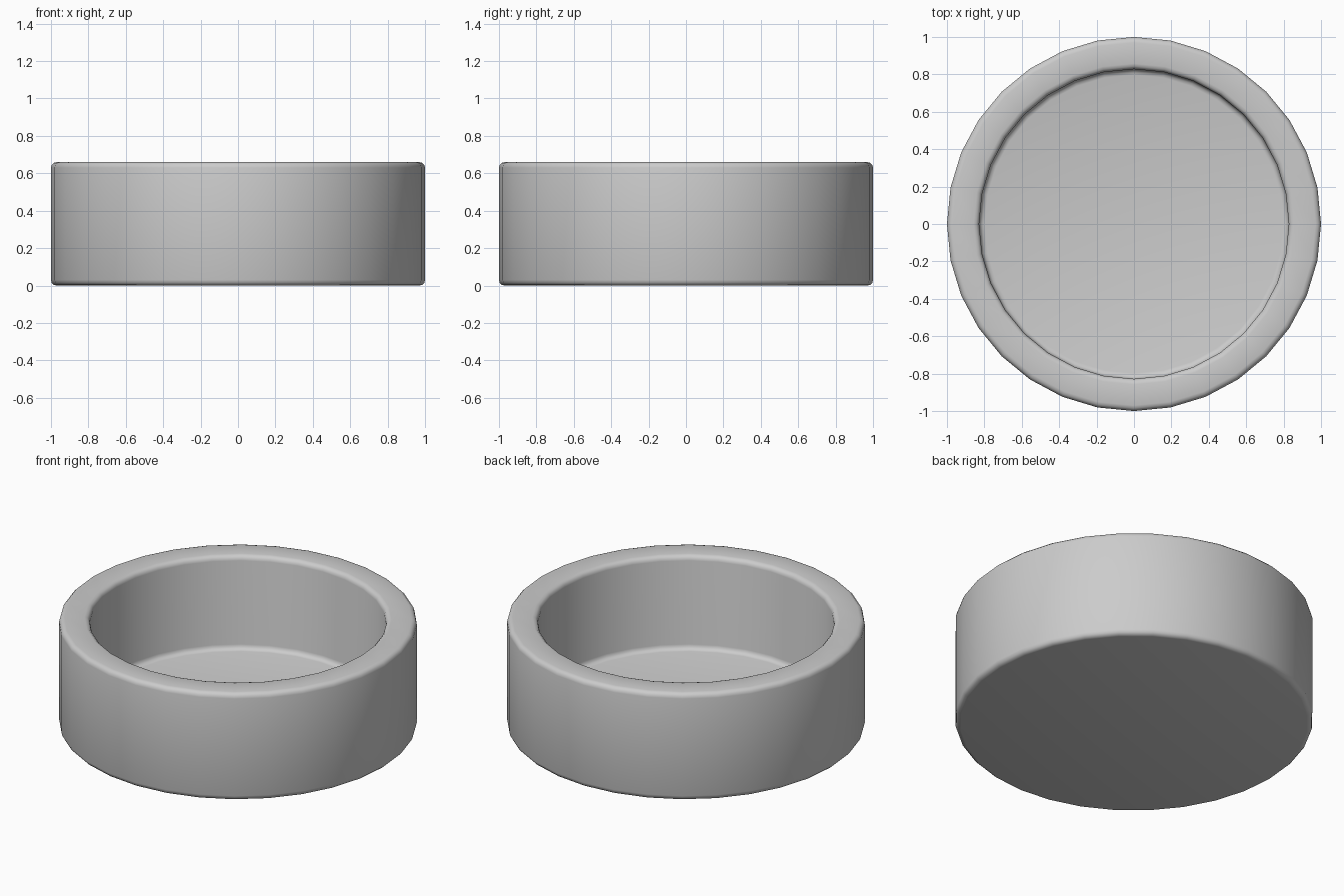
import bpy, bmesh, math

if "Cube" in bpy.data.objects:
    bpy.data.objects.remove(bpy.data.objects["Cube"])

SIDES, R_OUT, R_IN = 32, 1.0, 0.828
HEIGHT, FLOOR, FILLET = 0.66, 0.085, 0.03


def arc(cx, cz, start, end, steps=3):
    """Points of a quarter-round corner in the (radius, z) plane."""
    return [(cx + FILLET * math.cos(math.radians(start + (end - start) * i / steps)),
             cz + FILLET * math.sin(math.radians(start + (end - start) * i / steps)))
            for i in range(steps + 1)]


# Wall profile: outer foot, outer rim, inner rim, inner floor corner
profile = (arc(R_OUT - FILLET, FILLET, -90, 0)
           + arc(R_OUT - FILLET, HEIGHT - FILLET, 0, 90)
           + arc(R_IN + FILLET, HEIGHT - FILLET, 90, 180)
           + arc(R_IN - FILLET, FLOOR + FILLET, 0, -90))

# Lathe the profile into rings
bm = bmesh.new()
rings = []
for r, z in profile:
    rings.append([bm.verts.new((r * math.cos(2 * math.pi * i / SIDES),
                                r * math.sin(2 * math.pi * i / SIDES), z))
                  for i in range(SIDES)])
for a, b in zip(rings, rings[1:]):
    for i in range(SIDES):
        j = (i + 1) % SIDES
        bm.faces.new((a[i], a[j], b[j], b[i]))

# Underside and inner floor discs
bm.faces.new(rings[0][::-1])
bm.faces.new(rings[-1])
bmesh.ops.recalc_face_normals(bm, faces=bm.faces)

mesh = bpy.data.meshes.new("round_dish")
bm.to_mesh(mesh)
bm.free()
dish = bpy.data.objects.new("round_dish", mesh)
bpy.context.collection.objects.link(dish)

# Smooth walls and rounded corners
bpy.context.view_layer.objects.active = dish
dish.select_set(True)
bpy.ops.object.shade_smooth_by_angle(angle=math.radians(40))
